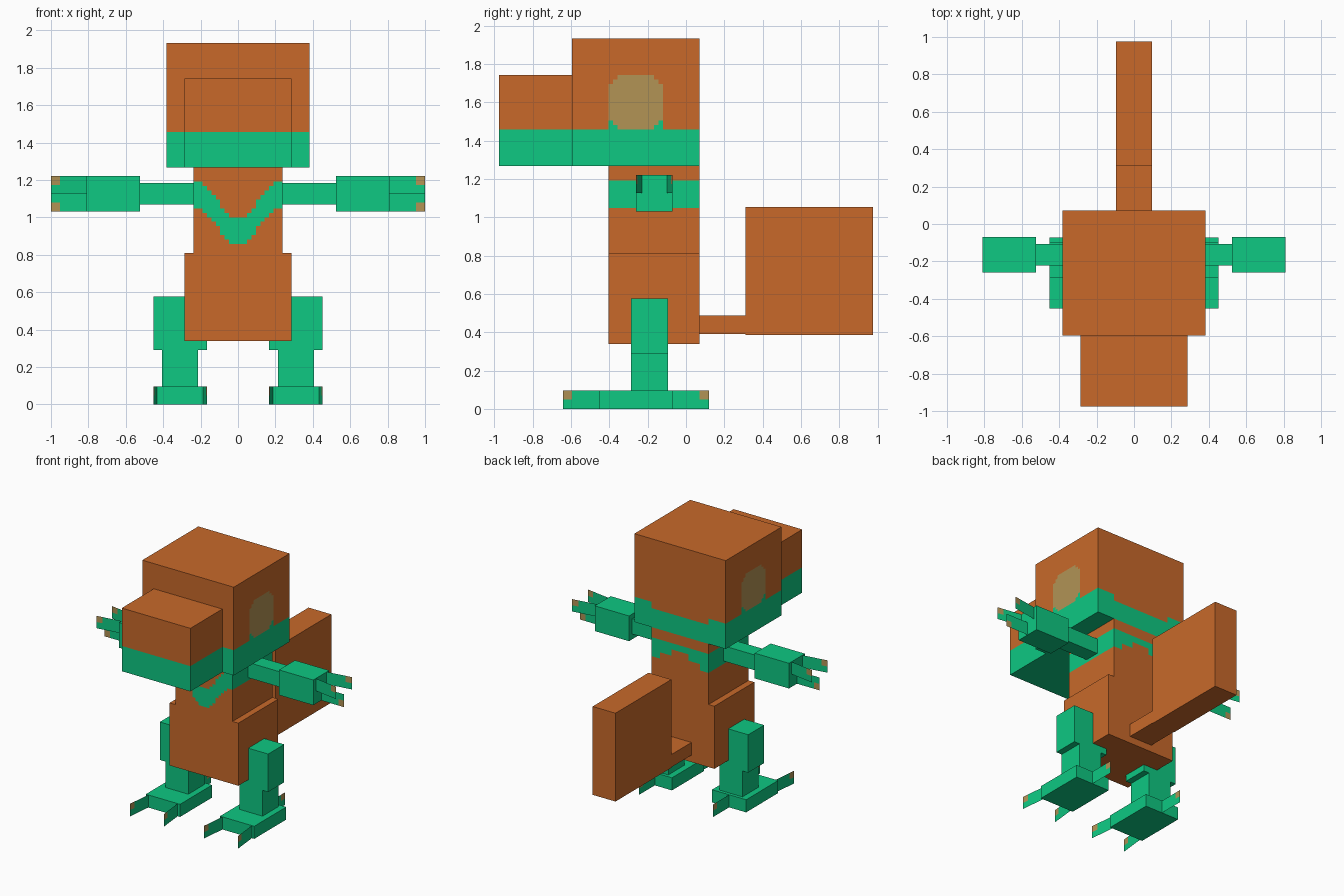
import bpy, bmesh
from mathutils import Vector

if "Cube" in bpy.data.objects:
    bpy.data.objects.remove(bpy.data.objects["Cube"], do_unlink=True)

CELL = 1 / 42  # size of one painted square


def material(name, rgb):
    m = bpy.data.materials.new(name)
    m.use_nodes = True
    m.diffuse_color = (*rgb, 1)
    bsdf = next(n for n in m.node_tree.nodes if n.type == 'BSDF_PRINCIPLED')
    bsdf.inputs["Base Color"].default_value = (*rgb, 1)
    return m


ORANGE, GREEN, TAN = 0, 1, 2
MATS = [material("orange", (0.578, 0.141, 0.023)),
        material("green", (0.0044, 0.578, 0.223)),
        material("tan", (0.445, 0.292, 0.091))]


def finish(name, bm):
    mesh = bpy.data.meshes.new(name)
    bm.to_mesh(mesh)
    bm.free()
    for m in MATS:
        mesh.materials.append(m)
    ob = bpy.data.objects.new(name, mesh)
    bpy.context.scene.collection.objects.link(ob)


def box(name, x, y, z, colour=ORANGE, rule=None):
    """Box from ranges; an optional rule colours its small square cells."""
    bm = bmesh.new()
    lo = Vector((min(x), y[0], z[0]))
    hi = Vector((max(x), y[1], z[1]))
    bmesh.ops.create_cube(bm, size=1)
    for v in bm.verts:
        v.co = Vector(h if c > 0 else l for c, l, h in zip(v.co, lo, hi))
    for f in bm.faces:
        f.material_index = colour
    if rule:
        for axis in range(3):
            normal = Vector((0, 0, 0))
            normal[axis] = 1
            for n in range(1, round((hi - lo)[axis] / CELL)):
                bmesh.ops.bisect_plane(bm, geom=bm.verts[:] + bm.edges[:] + bm.faces[:],
                                       plane_co=lo + normal * n * CELL, plane_no=normal)
        bm.normal_update()
        for f in bm.faces:
            i, j, k = (f.calc_center_median() - lo) / CELL
            f.material_index = rule(i, j, k, f.normal)
        bmesh.ops.dissolve_limit(bm, angle_limit=0.01, verts=bm.verts[:],
                                 edges=bm.edges[:], delimit={'MATERIAL'})
    finish(name, bm)


def claw(name, base, tip, z, tan_top):
    """Flat upright claw with one tan corner at its tip."""
    bm = bmesh.new()
    bmesh.ops.create_grid(bm, x_segments=4, y_segments=2, size=1)
    for f in bm.faces:
        c = f.calc_center_median()
        f.material_index = TAN if c.x > 0.5 and (c.y > 0) == tan_top else GREEN
    a, b = Vector(base), Vector(tip)
    for v in bm.verts:
        p = a.lerp(b, (v.co.x + 1) / 2)
        v.co = (p.x, p.y, z[0] + (z[1] - z[0]) * (v.co.y + 1) / 2)
    finish(name, bm)


# Colour rules, measured in cells from the lower corner of each box
def jaw_band(i, j, k, n):
    return GREEN if k < 8 else ORANGE


def head_paint(i, j, k, n):
    if abs(n.x) > 0.5 and k > 8:
        u = abs(j - 14)
        if k < 10 and 4 < u < 6:
            return GREEN if k < 9 or u > 5 else TAN
        width = 4 if k > 19 else 5 if k > 18 else 6
        if k < 20 and u < width:
            return TAN
    if n.y > 0.5:
        return GREEN if k < (8 if abs(i - 16) > 10 else 6.5) else ORANGE
    return jaw_band(i, j, k, n)


def chest_paint(i, j, k, n):
    if abs(n.z) > 0.5:
        return ORANGE
    depth, u = 19.2 - k, abs(i - 10)
    top, bottom = 3, 9
    if n.y < -0.5:
        top = max(3, 11 - max(0, u - 1.5) * 8 / 7)
        bottom = top + 6
    elif n.y > 0.5:
        bottom = 9 if u > 7 else 7 if u > 3 else 5
    return GREEN if top < depth < bottom else ORANGE


# Head and body
box("head", (-0.381, 0.381), (-0.595, 0.071), (1.267, 1.933), rule=head_paint)
box("snout", (-0.286, 0.286), (-0.976, -0.595), (1.267, 1.743), rule=jaw_band)
box("chest", (-0.238, 0.238), (-0.405, 0.071), (0.81, 1.267), rule=chest_paint)
box("hips", (-0.286, 0.286), (-0.405, 0.071), (0.338, 0.81))

# Tail
box("tail_base", (-0.095, 0.095), (0.071, 0.31), (0.39, 0.486))
box("tail_tip", (-0.095, 0.095), (0.31, 0.976), (0.386, 1.052))

# Limbs, left side first and then mirrored
for s, side in ((1, "left"), (-1, "right")):
    box(side + "_upper_arm", (s * 0.238, s * 0.524), (-0.221, -0.107), (1.07, 1.185), GREEN)
    box(side + "_forearm", (s * 0.524, s * 0.81), (-0.26, -0.07), (1.03, 1.22), GREEN)
    for y0, y1, label in ((-0.23, -0.26, "front"), (-0.1, -0.07, "back")):
        claw(f"{side}_{label}_finger", (s * 0.81, y0, 0), (s, y1, 0), (1.127, 1.22), True)
    claw(side + "_thumb", (s * 0.81, -0.165, 0), (s, -0.165, 0), (1.03, 1.127), False)

    box(side + "_thigh", (s * 0.167, s * 0.452), (-0.286, -0.095), (0.29, 0.576), GREEN)
    box(side + "_shin", (s * 0.214, s * 0.405), (-0.286, -0.095), (0.095, 0.29), GREEN)
    box(side + "_foot", (s * 0.167, s * 0.452), (-0.452, -0.071), (0, 0.095), GREEN)
    for x0, x1, label in ((0.187, 0.167, "inner"), (0.432, 0.452, "outer")):
        claw(f"{side}_{label}_toe", (s * x0, -0.452, 0), (s * x1, -0.643, 0), (0, 0.095), True)
    claw(side + "_heel_claw", (s * 0.31, -0.071, 0), (s * 0.31, 0.119, 0), (0, 0.095), True)
